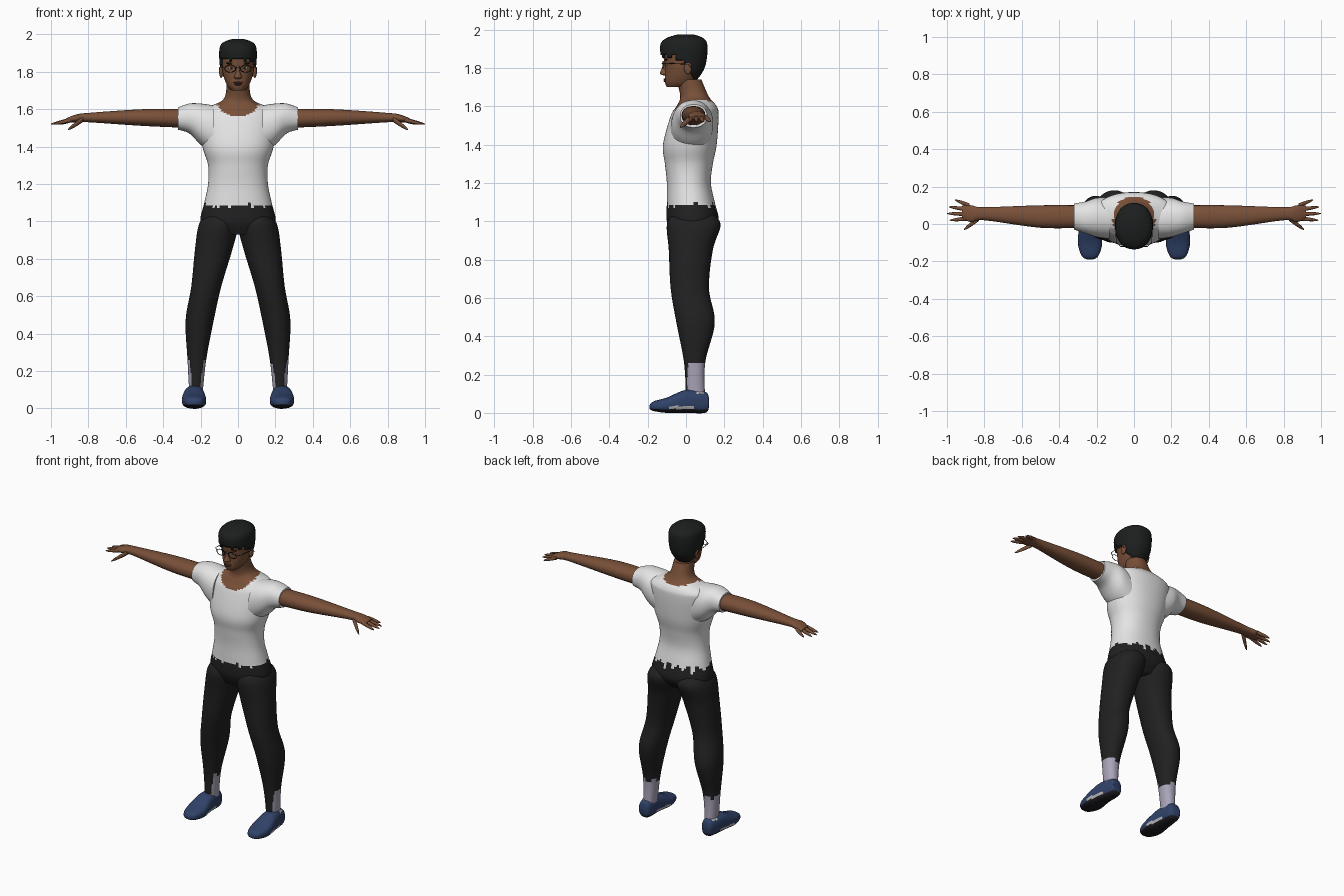
import bpy, bmesh
from math import sin, cos, pi, radians, copysign
from mathutils import Vector

cube = bpy.data.objects.get("Cube")
if cube:
    bpy.data.objects.remove(cube, do_unlink=True)


def material(name, *colour):
    made = bpy.data.materials.new(name)
    made.use_nodes = True
    made.diffuse_color = (*colour, 1)
    shader = made.node_tree.nodes["Principled BSDF"]
    shader.inputs["Base Color"].default_value = (*colour, 1)
    shader.inputs["Roughness"].default_value = .8
    return made


SKIN = material("brown skin", .19, .08, .04)
SHIRT = material("white cotton", .78, .78, .78)
PANTS = material("black cloth", .015, .015, .015)
HAIR = material("black hair", .012, .013, .013)
SOCK = material("lavender sock", .4, .37, .48)
SHOE = material("navy shoe", .03, .055, .14)
SOLE = material("dark sole", .012, .012, .016)
TRIM = material("grey trim", .5, .5, .5)
LIPS = material("dark lips", .11, .04, .03)


def smooth(obj):
    bpy.ops.object.select_all(action='DESELECT')
    obj.select_set(True)
    bpy.context.view_layer.objects.active = obj
    bpy.ops.object.shade_smooth_by_angle(angle=radians(50))


def spline(rows, steps):
    """Smoothly interpolate rows of numbers."""
    result = []
    for i, (start, end) in enumerate(zip(rows, rows[1:])):
        before, after = rows[max(i - 1, 0)], rows[min(i + 2, len(rows) - 1)]
        for step in range(steps):
            t = step / steps
            ease = t * t * (3 - 2 * t)
            leave, arrive = t * (1 - t) ** 2 / 2, t * t * (t - 1) / 2
            result.append([b + (c - b) * ease + (c - a) * leave + (d - b) * arrive
                           for a, b, c, d in zip(before, start, end, after)])
    return result + [list(rows[-1])]


def rounded(low, high, wave, power):
    """Place a sine or cosine between two limits on a superellipse."""
    return (low + high) / 2 + (high - low) / 2 * copysign(abs(wave) ** (2 / power), wave)


def loft(name, axis, rows, mats, rule=None, sides=40, steps=6, power=2.2, mirror=1):
    """Rows hold the position along the axis, then low and high limits of both other axes.
    The rule gives a material number from centre and normal, or None to leave a hole."""
    bm = bmesh.new()
    rings = []
    for along, low_a, high_a, low_b, high_b in spline(rows, steps):
        ring = []
        for j in range(sides):
            angle = 2 * pi * j / sides
            a = rounded(low_a, high_a, cos(angle), power)
            b = rounded(low_b, high_b, sin(angle), power)
            x, y, z = {'x': (along, a, b), 'y': (a, along, b), 'z': (a, b, along)}[axis]
            ring.append(bm.verts.new((x * mirror, y, z)))
        rings.append(ring)
    for ring, following in zip(rings, rings[1:]):
        for j in range(sides):
            bm.faces.new((ring[j - 1], ring[j], following[j], following[j - 1]))
    bm.faces.new(rings[0])
    bm.faces.new(rings[-1])
    bmesh.ops.recalc_face_normals(bm, faces=bm.faces)
    holes = []
    for face in bm.faces if rule else ():
        index = rule(face.calc_center_median(), face.normal)
        if index is None:
            holes.append(face)
        else:
            face.material_index = index
    bmesh.ops.delete(bm, geom=holes, context='FACES')
    mesh = bpy.data.meshes.new(name)
    bm.to_mesh(mesh)
    bm.free()
    for mat in mats:
        mesh.materials.append(mat)
    obj = bpy.data.objects.new(name, mesh)
    bpy.context.collection.objects.link(obj)
    smooth(obj)
    return obj


def even(rows):
    """Expand a half width into left and right limits."""
    return [(along, -half, half, low, high) for along, half, low, high in rows]


def ball(name, place, size, mat, tilt=0):
    bpy.ops.mesh.primitive_uv_sphere_add(segments=20, ring_count=12, location=place,
                                         rotation=(0, tilt, 0))
    obj = bpy.context.object
    obj.name = name
    obj.scale = size
    obj.data.materials.append(mat)
    smooth(obj)


def wire(name, points, cyclic=False):
    curve = bpy.data.curves.new(name, 'CURVE')
    curve.dimensions = '3D'
    curve.bevel_depth = .002
    line = curve.splines.new('POLY')
    line.points.add(len(points) - 1)
    for point, place in zip(line.points, points):
        point.co = (*place, 1)
    line.use_cyclic_u = cyclic
    curve.materials.append(HAIR)
    bpy.context.collection.objects.link(bpy.data.objects.new(name, curve))


def finger(name, base, tip, radius, mirror):
    rows = []
    for t in (0, .4, .8, 1):
        x, y, z = Vector(base).lerp(Vector(tip), t)
        r = radius * (1 - .85 * t ** 4)
        rows.append((x, y - r, y + r, z - r, z + r))
    loft(name, 'x', rows, [SKIN], sides=12, steps=3, mirror=mirror)


def ragged(place):
    return sin(95 * place.x + 40 * place.y) + sin(210 * place.x + 1) / 2


# Torso: trousers below a ragged hem, shirt, and skin inside the neckline
def torso_rule(place, normal):
    front = place.y < .04
    if place.z < 1.085 + ragged(place) * (.007 if front else .016):
        return 0
    depth = .09 if front else .03
    inside = (place.x / .115) ** 2 + ((place.z - 1.65) / depth) ** 2 < 1
    return 2 if inside or place.z > 1.65 else 1


loft("torso", 'z', even([
    (.93, .15, -.07, .12), (1, .2, -.1, .17), (1.1, .18, -.1, .15), (1.2, .16, -.1, .13),
    (1.3, .16, -.11, .14), (1.4, .19, -.12, .16), (1.55, .21, -.08, .17),
    (1.6, .19, -.05, .16), (1.65, .08, -.03, .12), (1.74, .06, -.05, .08)]),
    [PANTS, SHIRT, SKIN], torso_rule, sides=72, steps=7)


# Trousers run lower down the front of the shin than at the sides
def leg_rule(place, normal):
    shin = normal.y < -.72 and place.z > .12
    return 0 if shin or place.z > .25 + ragged(place) * .012 else 1


def shoe_rule(place, normal):
    if place.z < .02:
        return 1
    stripe = place.z < .036 and abs(normal.x) > .6 and -.09 < place.y < .04
    tongue = place.z > .1 and .05 < place.y < .09
    return 2 if stripe or tongue else 0


for s, tag in ((1, "left"), (-1, "right")):
    loft(tag + "_leg", 'z', [
        (1.04, .03, .17, -.07, .14), (.98, 0, .21, -.1, .18), (.85, .03, .23, -.09, .14),
        (.65, .09, .25, -.08, .12), (.47, .13, .28, -.05, .15),
        (.26, .17, .27, -.01, .1), (.07, .19, .26, 0, .1)],
        [PANTS, SOCK], leg_rule, steps=9, mirror=s)
    loft(tag + "_shoe", 'y', [
        (-.19, .22, .25, .02, .04), (-.17, .19, .28, .01, .06), (-.1, .17, .3, 0, .08),
        (0, .18, .29, 0, .12), (.1, .19, .27, 0, .11), (.12, .21, .26, .03, .08)],
        [SHOE, SOLE, TRIM], shoe_rule, steps=8, power=2.6, mirror=s)

    # Sleeve, arm and hand
    loft(tag + "_sleeve", 'x', [
        (.13, -.08, .14, 1.36, 1.62), (.2, -.07, .14, 1.41, 1.63),
        (.26, -.05, .12, 1.47, 1.63), (.32, -.03, .11, 1.49, 1.61)], [SHIRT], mirror=s)
    loft(tag + "_arm", 'x', [
        (.27, -.02, .1, 1.5, 1.6), (.5, -.02, .1, 1.51, 1.6), (.8, .02, .09, 1.53, 1.58),
        (.87, .01, .1, 1.53, 1.57), (.92, .03, .1, 1.53, 1.55)], [SKIN], mirror=s)
    for k, label in enumerate(("index", "middle", "ring", "little")):
        finger(f"{tag}_{label}_finger", (.88, .03 + .023 * k, 1.545),
               (1 - .012 * (k - 1.1) ** 2, .02 + .036 * k, 1.52), .011, s)
    finger(tag + "_thumb", (.83, .03, 1.545), (.91, -.03, 1.49), .014, s)

    # Ears, eyes, brows and glasses
    ball(tag + "_ear", (s * .09, .01, 1.8), (.011, .02, .033), SKIN)
    ball(tag + "_eye", (s * .036, -.101, 1.82), (.015, .006, .007), TRIM)
    ball(tag + "_iris", (s * .036, -.105, 1.82), (.007, .004, .006), HAIR)
    ball(tag + "_brow", (s * .04, -.103, 1.843), (.024, .008, .005), HAIR, s * -.15)
    turns = [pi * k / 10 for k in range(20)]
    wire(tag + "_lens_rim", [(s * (.042 + .029 * cos(turn)), -.12, 1.816 + .019 * sin(turn))
                             for turn in turns], cyclic=True)
    wire(tag + "_temple_arm", [(s * .07, -.12, 1.82), (s * .094, -.1, 1.825),
                               (s * .1, .01, 1.82), (s * .1, .03, 1.8)])

wire("glasses_bridge", [(-.013, -.12, 1.82), (0, -.126, 1.825), (.013, -.12, 1.82)])

# Head, nose and mouth
skull = [(1.7, .035, -.1, 0), (1.73, .06, -.11, .05), (1.8, .083, -.11, .09),
         (1.9, .088, -.12, .1), (1.94, .07, -.09, .08), (1.96, .02, -.03, .03)]
loft("head", 'z', even(skull), [SKIN])
loft("nose", 'z', even([(1.762, .014, -.12, -.09), (1.772, .021, -.136, -.09),
                        (1.8, .011, -.126, -.09), (1.835, .009, -.116, -.09)]), [SKIN])
ball("upper_lip", (0, -.107, 1.742), (.026, .011, .005), LIPS)
ball("lower_lip", (0, -.106, 1.733), (.022, .012, .006), LIPS)


# Short hair, a shell around the skull that is longer at the nape
def hair_rule(place, normal):
    if place.y < -.05:
        line = 1.862
    elif place.y < 0:
        line = 1.83
    else:
        line = 1.825 - min(.08, 2 * place.y)
    return 0 if place.z > line + ragged(place) * .003 else None


hair = loft("hair", 'z', even([(z + .015, half + .012, low - .015, high + .012)
                               for z, half, low, high in skull]),
            [HAIR], hair_rule, sides=56, steps=8)
shell = hair.modifiers.new("thickness", 'SOLIDIFY')
shell.thickness = .014
shell.offset = -1
